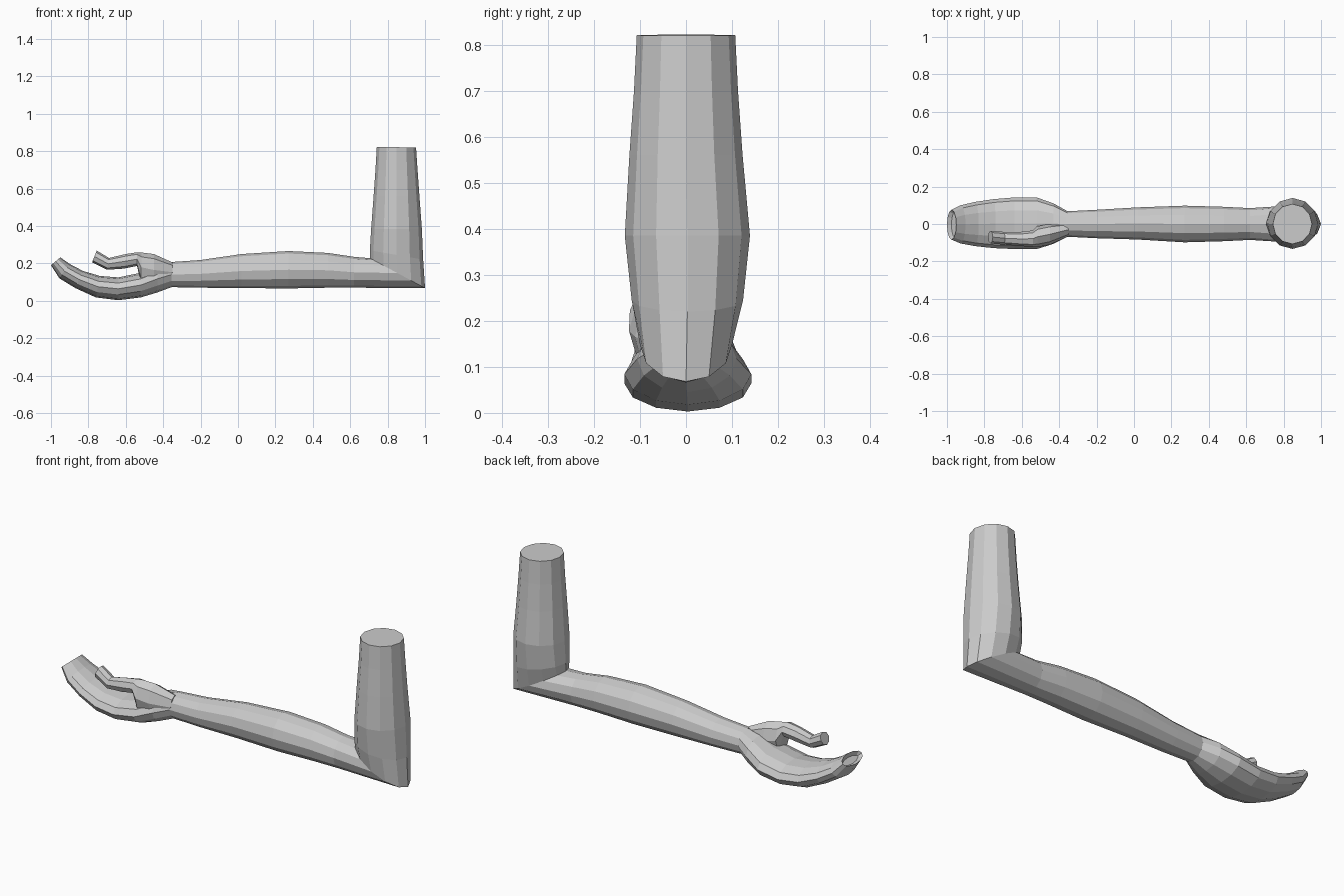
import bpy, bmesh
from math import cos, sin, pi


def loft(name, rings, sides, recess=0.0):
    """Tube through rings; ring = (top x, top z, bottom x, bottom z, y centre, half width)."""
    bm = bmesh.new()
    loops = []
    for tx, tz, bx, bz, yc, hw in rings:
        loop = []
        for i in range(sides):
            a = 2 * pi * i / sides
            c = cos(a) / 2
            loop.append(bm.verts.new(((tx + bx) / 2 + c * (tx - bx),
                                      yc + hw * sin(a),
                                      (tz + bz) / 2 + c * (tz - bz))))
        loops.append(loop)
    for a, b in zip(loops, loops[1:]):
        for i in range(sides):
            j = (i + 1) % sides
            bm.faces.new((a[i], a[j], b[j], b[i]))
    bm.faces.new(loops[0])
    end = bm.faces.new(list(reversed(loops[-1])))
    bmesh.ops.recalc_face_normals(bm, faces=bm.faces[:])
    if recess:
        bmesh.ops.inset_region(bm, faces=[end], thickness=0.014, depth=-recess)
    me = bpy.data.meshes.new(name)
    bm.to_mesh(me)
    bm.free()
    ob = bpy.data.objects.new(name, me)
    bpy.context.collection.objects.link(ob)
    return ob


# forearm, mitred elbow and upper arm in one bent tube
loft("arm", [
    (-0.36, 0.207, -0.36, 0.073, 0, 0.068),
    (-0.20, 0.218, -0.20, 0.070, 0, 0.076),
    (0.02, 0.250, 0.02, 0.068, 0.003, 0.086),
    (0.27, 0.266, 0.27, 0.066, 0, 0.098),
    (0.48, 0.256, 0.48, 0.070, 0, 0.092),
    (0.62, 0.235, 0.62, 0.070, 0, 0.085),
    (0.705, 0.228, 1.00, 0.068, 0, 0.100),
    (0.705, 0.270, 0.99, 0.220, 0.003, 0.121),
    (0.712, 0.385, 0.983, 0.385, 0.003, 0.136),
    (0.725, 0.560, 0.970, 0.560, 0, 0.123),
    (0.735, 0.700, 0.960, 0.700, 0, 0.113),
    (0.742, 0.822, 0.952, 0.820, 0, 0.107),
], 12)

# cupped mitten hand with hollow fingertip
loft("hand", [
    (-0.355, 0.207, -0.355, 0.073, 0, 0.068),
    (-0.43, 0.190, -0.43, 0.045, 0.002, 0.108),
    (-0.52, 0.150, -0.52, 0.018, 0.004, 0.138),
    (-0.64, 0.125, -0.64, 0.003, 0.004, 0.138),
    (-0.74, 0.133, -0.76, 0.018, 0.002, 0.131),
    (-0.83, 0.160, -0.87, 0.068, 0, 0.118),
    (-0.90, 0.197, -0.955, 0.120, -0.002, 0.102),
    (-0.95, 0.232, -1.00, 0.190, -0.004, 0.080),
], 12, recess=0.02)

# thumb with the web at its root
loft("thumb", [
    (-0.35, 0.205, -0.35, 0.100, -0.030, 0.036),
    (-0.45, 0.250, -0.45, 0.080, -0.055, 0.056),
    (-0.515, 0.258, -0.52, 0.100, -0.068, 0.056),
    (-0.54, 0.259, -0.54, 0.186, -0.078, 0.044),
    (-0.60, 0.250, -0.61, 0.172, -0.080, 0.038),
    (-0.69, 0.229, -0.70, 0.166, -0.076, 0.034),
    (-0.755, 0.268, -0.78, 0.206, -0.070, 0.034),
], 8)
